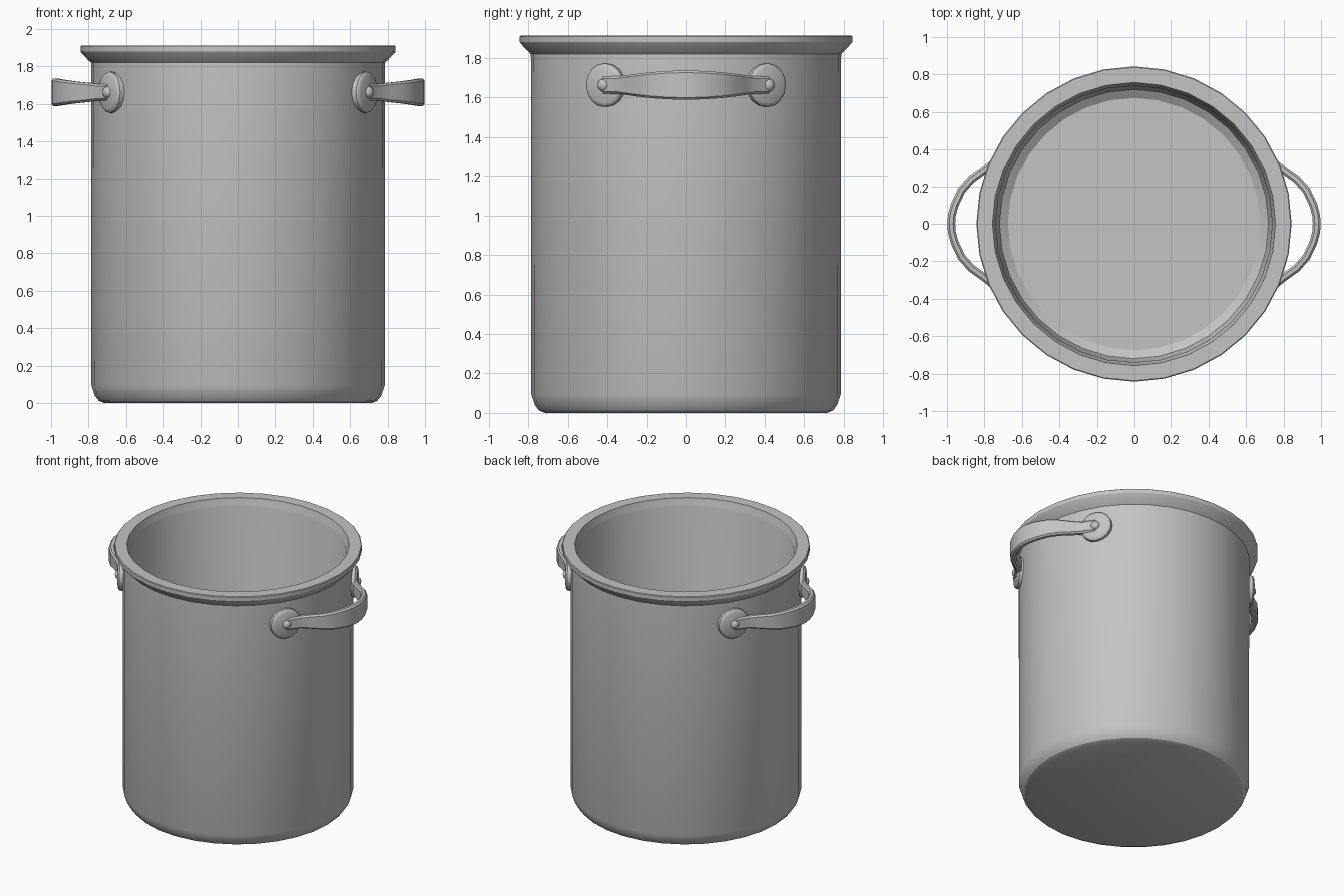
import bpy, bmesh, math
from mathutils import Vector, Matrix

if "Cube" in bpy.data.objects:
    bpy.data.objects.remove(bpy.data.objects["Cube"])

steel = bpy.data.materials.new("brushed_grey_metal")
steel.diffuse_color = (0.55, 0.55, 0.55, 1)
steel.use_nodes = True
steel.node_tree.nodes["Principled BSDF"].inputs["Base Color"].default_value = steel.diffuse_color


def finish(bm, name, angle=30):
    bmesh.ops.remove_doubles(bm, verts=bm.verts, dist=1e-5)
    bmesh.ops.recalc_face_normals(bm, faces=bm.faces)
    me = bpy.data.meshes.new(name)
    bm.to_mesh(me)
    bm.free()
    me.materials.append(steel)
    ob = bpy.data.objects.new(name, me)
    bpy.context.collection.objects.link(ob)
    bpy.ops.object.select_all(action='DESELECT')
    ob.select_set(True)
    bpy.context.view_layer.objects.active = ob
    bpy.ops.object.shade_smooth_by_angle(angle=math.radians(angle))
    return ob


def lathe(name, profile, sides, matrix=Matrix()):
    # revolve (radius, height) points around z
    bm = bmesh.new()
    vs = [bm.verts.new((r, 0, z)) for r, z in profile]
    es = [bm.edges.new(p) for p in zip(vs, vs[1:])]
    bmesh.ops.spin(bm, geom=vs + es, cent=(0, 0, 0), axis=(0, 0, 1),
                   angle=2 * math.pi, steps=sides, use_merge=True)
    bmesh.ops.transform(bm, matrix=matrix, verts=bm.verts)
    return finish(bm, name)


def strap(name, path, t, c, side):
    # sweep a chamfered bar along (x, y, half height) points
    bm = bmesh.new()
    rings = []
    for i, (x, y, w) in enumerate(path):
        a, b = path[max(i - 1, 0)], path[min(i + 1, len(path) - 1)]
        d = Vector((b[0] - a[0], b[1] - a[1])).normalized()
        n = Vector((-d.y, d.x))
        section = [(-t, w - c), (-t + c, w), (t - c, w), (t, w - c),
                   (t, c - w), (t - c, -w), (c - t, -w), (-t, c - w)]
        rings.append([bm.verts.new((side * (x + n.x * u), y + n.y * u, HZ + v))
                      for u, v in section])
    for r, s in zip(rings, rings[1:]):
        for k in range(8):
            bm.faces.new((r[k], r[(k + 1) % 8], s[(k + 1) % 8], s[k]))
    bm.faces.new(rings[0])
    bm.faces.new(rings[-1])
    return finish(bm, name)


# pot: outside wall, flared rim, inside wall and floor
lathe("pot_body", [
    (0, 0), (0.715, 0), (0.745, 0.012), (0.767, 0.04), (0.785, 0.095),
    (0.787, 1.82), (0.80, 1.832), (0.838, 1.872), (0.843, 1.88), (0.843, 1.908),
    (0.838, 1.912), (0.757, 1.912), (0.747, 1.87), (0.74, 1.85),
    (0.737, 0.13), (0.72, 0.075), (0.675, 0.045), (0, 0.045)], 32)

# handles with round mounting plates and rivets
HZ = 1.662
half = [(0.69, 0.413, 0.045), (0.745, 0.332, 0.045), (0.80, 0.287, 0.051),
        (0.87, 0.237, 0.058), (0.922, 0.178, 0.065), (0.959, 0.10, 0.071),
        (0.974, 0.045, 0.073)]
path = half + [(0.977, 0, 0.074)] + [(x, -y, w) for x, y, w in reversed(half)]
tilt = math.radians(31)
for side, label in ((1, "right"), (-1, "left")):
    strap(f"{label}_handle", path, 0.021, 0.011, side)
    for end, tag in ((1, "back"), (-1, "front")):
        a = tilt * end if side > 0 else math.pi - tilt * end
        m = (Matrix.Translation((0.77 * math.cos(a), 0.77 * math.sin(a), HZ))
             @ Matrix.Rotation(a, 4, 'Z') @ Matrix.Rotation(math.pi / 2, 4, 'Y'))
        lathe(f"{label}_{tag}_handle_plate",
              [(0, -0.01), (0.11, -0.01), (0.11, 0.033), (0.103, 0.041),
               (0.09, 0.047), (0, 0.047)], 16, m)
        lathe(f"{label}_{tag}_rivet",
              [(0, 0.04), (0.032, 0.04), (0.031, 0.052), (0.024, 0.062),
               (0.012, 0.068), (0, 0.07)], 12, m)
